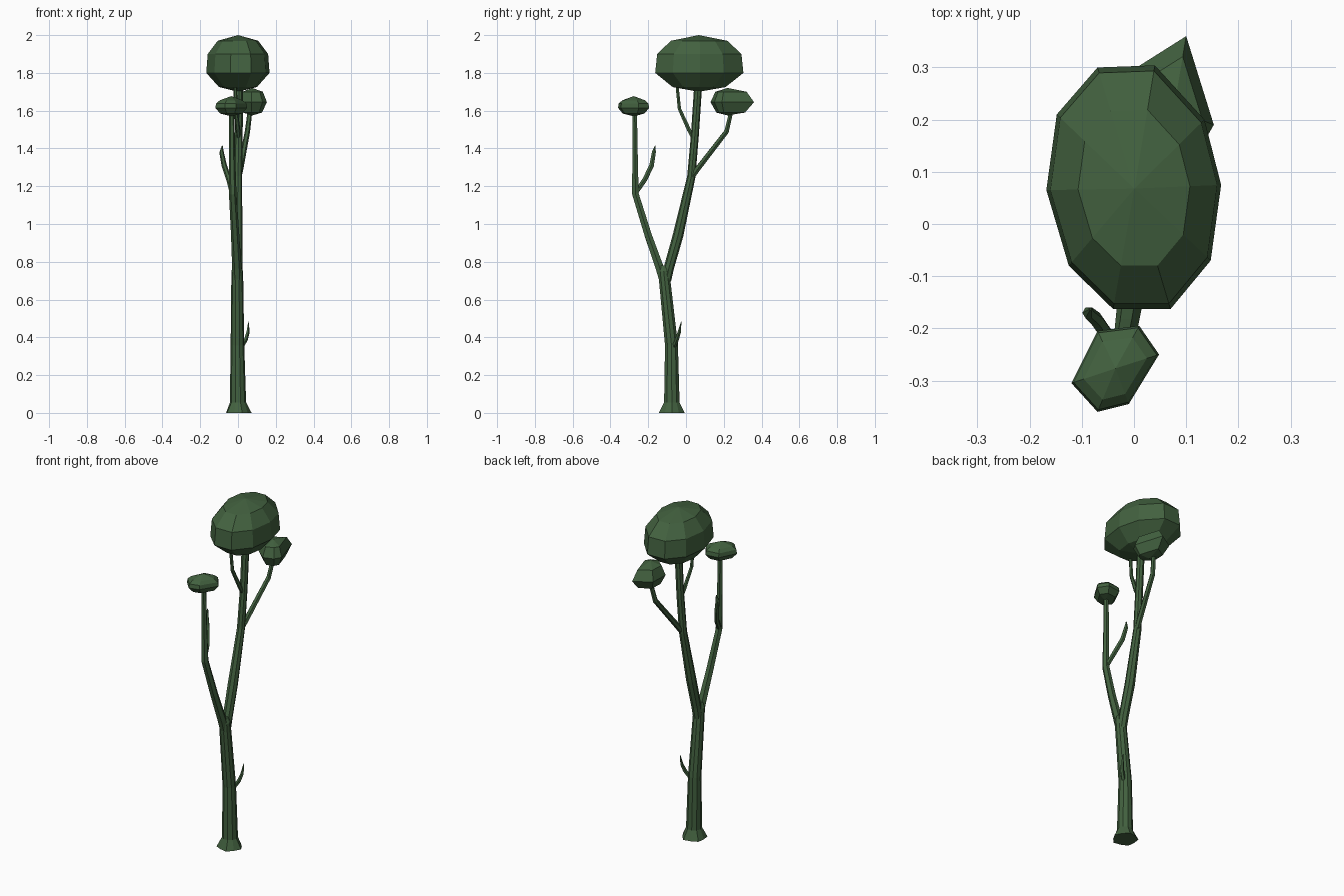
import bpy, bmesh, math
from mathutils import Vector

if "Cube" in bpy.data.objects:
    bpy.data.objects.remove(bpy.data.objects["Cube"])

green = bpy.data.materials.new("tree_green")
green.diffuse_color = (0.055, 0.12, 0.05, 1)
green.use_nodes = True
green.node_tree.nodes["Principled BSDF"].inputs["Base Color"].default_value = green.diffuse_color


def finish(name, bm):
    bmesh.ops.recalc_face_normals(bm, faces=bm.faces)
    mesh = bpy.data.meshes.new(name)
    bm.to_mesh(mesh)
    bm.free()
    mesh.materials.append(green)
    obj = bpy.data.objects.new(name, mesh)
    bpy.context.collection.objects.link(obj)


def bridge(bm, rings):
    for a, b in zip(rings, rings[1:]):
        n = len(a)
        for i in range(n):
            j = (i + 1) % n
            bm.faces.new((a[i], a[j], b[j], b[i]))


def tube(name, path, sides=6, flare=0.0):
    """Tapered faceted limb; path entries are (x, y, z, radius)."""
    bm = bmesh.new()
    pts = [Vector(p[:3]) for p in path]
    rings = []
    for k, p in enumerate(pts):
        tangent = (pts[min(k + 1, len(pts) - 1)] - pts[max(k - 1, 0)]).normalized()
        turn = Vector((0, 0, 1)).rotation_difference(tangent)
        ring = []
        for i in range(sides):
            a = math.tau * i / sides
            r = path[k][3] * (1 - flare * (i % 2) if k == 0 else 1)
            ring.append(bm.verts.new(p + turn @ Vector((r * math.cos(a), r * math.sin(a), 0))))
        rings.append(ring)
    bridge(bm, rings)
    bm.faces.new(rings[0][::-1])
    bm.faces.new(rings[-1])
    finish(name, bm)


def clump(name, outline, levels, bottom, top):
    """Faceted foliage: the plan outline scaled at each (scale, z) level."""
    bm = bmesh.new()
    cx = sum(p[0] for p in outline) / len(outline)
    cy = sum(p[1] for p in outline) / len(outline)
    rings = [[bm.verts.new((cx + (x - cx) * s, cy + (y - cy) * s, z)) for x, y in outline]
             for s, z in levels]
    bridge(bm, rings)
    for ring, z in ((rings[0], bottom), (rings[-1], top)):
        tip = bm.verts.new((cx, cy, z))
        for i in range(len(ring)):
            bm.faces.new((ring[i], ring[(i + 1) % len(ring)], tip))
    finish(name, bm)


# Trunk and the two limbs of the fork
tube("trunk", [(0, -.075, 0, .072), (0, -.075, .055, .043), (-.003, -.077, .36, .036),
               (-.004, -.118, .75, .031), (-.004, -.121, .78, .02)], 10, .12)
tube("main_limb", [(-.004, -.105, .70, .026), (-.004, -.09, .77, .027), (-.005, -.042, .94, .028),
                   (0, .028, 1.25, .022), (.004, .047, 1.47, .021), (.005, .066, 1.76, .021)], 8)
tube("front_limb", [(-.004, -.12, .70, .024), (-.006, -.14, .77, .025), (-.015, -.2, .94, .022),
                    (-.028, -.268, 1.16, .02), (-.032, -.27, 1.4, .016), (-.033, -.272, 1.61, .014)])

# Side branches
tube("back_branch", [(0, .02, 1.23, .014), (.012, .06, 1.29, .016), (.05, .215, 1.49, .014),
                     (.066, .245, 1.62, .012)])
tube("inner_branch", [(.004, .045, 1.44, .01), (0, .015, 1.5, .012), (-.012, -.035, 1.61, .01),
                      (-.015, -.05, 1.76, .009)])

# Twigs
tube("upper_twig", [(-.03, -.27, 1.16, .013), (-.048, -.218, 1.235, .014), (-.073, -.182, 1.31, .014),
                    (-.087, -.17, 1.38, .012), (-.083, -.163, 1.415, .002)])
tube("lower_twig", [(.012, -.068, .34, .012), (.042, -.048, .39, .011), (.053, -.035, .43, .009),
                    (.055, -.025, .485, .001)], 5)

# Foliage clumps
clump("main_crown",
      [(.167, .075), (.135, .2), (.04, .304), (-.07, .3), (-.148, .21),
       (-.168, .065), (-.125, -.08), (-.04, -.163), (.07, -.163), (.147, -.07)],
      [(.6, 1.725), (1, 1.80), (.955, 1.9), (.64, 1.97)], 1.7, 2.0)
clump("back_clump",
      [(.153, .19), (.1, .36), (.005, .3), (.0, .19), (.07, .13), (.13, .15)],
      [(.66, 1.59), (1, 1.645), (.72, 1.7)], 1.575, 1.72)
clump("front_clump",
      [(.048, -.25), (.01, -.195), (-.07, -.205), (-.12, -.305), (-.07, -.36), (-.01, -.345)],
      [(.7, 1.585), (1, 1.615), (.95, 1.638), (.72, 1.655)], 1.57, 1.677)
